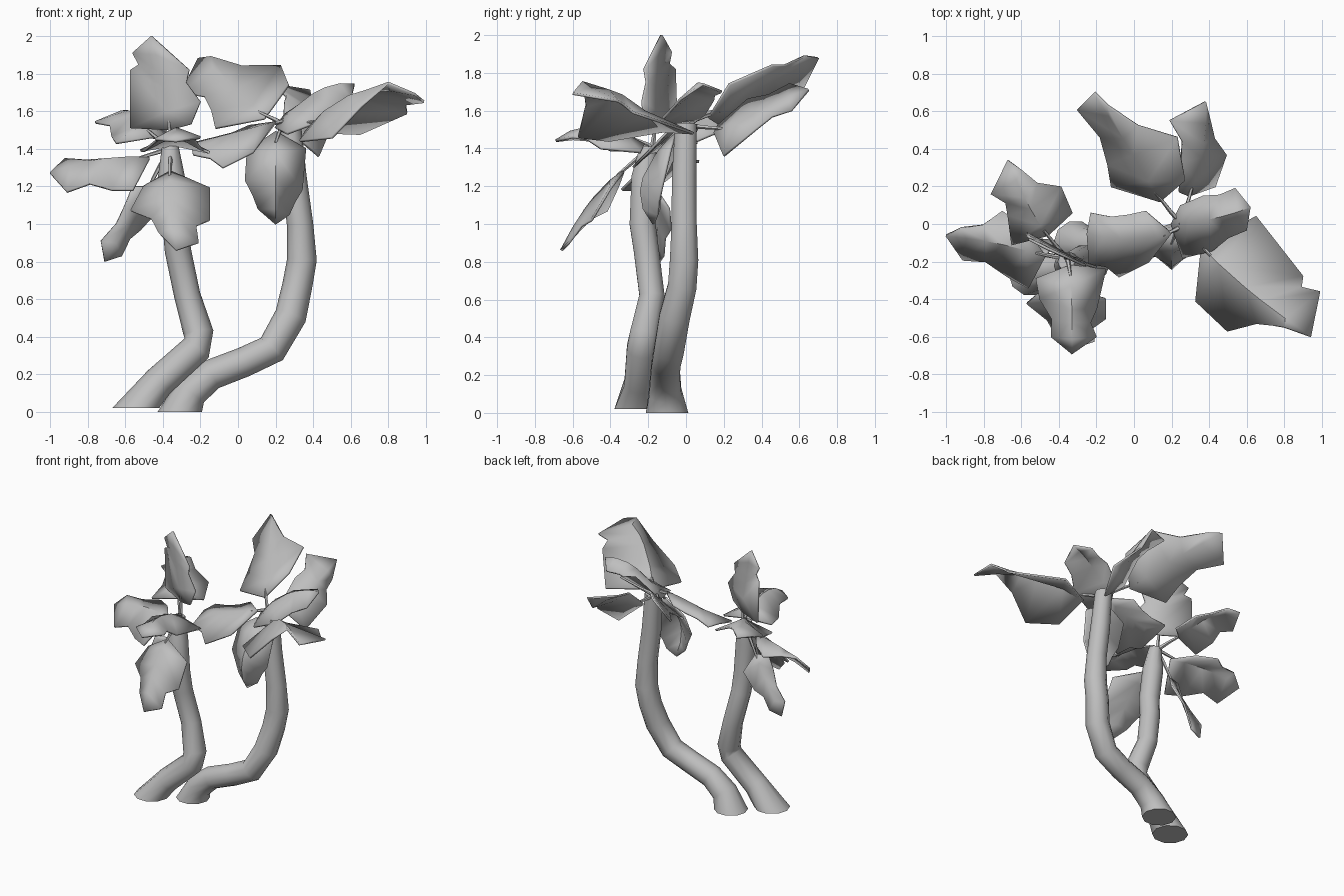
import bpy, bmesh, math
from mathutils import Vector

cube = bpy.data.objects.get("Cube")
if cube:
    bpy.data.objects.remove(cube, do_unlink=True)

# One plain grey for bark and foliage
grey = bpy.data.materials.new("plain grey")
grey.use_nodes = True
colour = (0.52, 0.52, 0.52, 1)
grey.diffuse_color = colour
grey.node_tree.nodes["Principled BSDF"].inputs["Base Color"].default_value = colour


def finish(name, bm, angle):
    """Turn the bmesh into a named, smooth shaded object."""
    bmesh.ops.recalc_face_normals(bm, faces=bm.faces)
    mesh = bpy.data.meshes.new(name)
    bm.to_mesh(mesh)
    bm.free()
    mesh.materials.append(grey)
    obj = bpy.data.objects.new(name, mesh)
    bpy.context.collection.objects.link(obj)
    bpy.ops.object.select_all(action='DESELECT')
    obj.select_set(True)
    bpy.context.view_layer.objects.active = obj
    bpy.ops.object.shade_smooth_by_angle(angle=math.radians(angle))
    return obj


def tube(name, path, radii, sides, flat_base=False):
    """Sweep a round section along a path, with closed ends."""
    bm = bmesh.new()
    points = [Vector(p) for p in path]
    up = Vector((0, 0, 1))
    rings = []
    for i, (p, r) in enumerate(zip(points, radii)):
        before, after = points[max(i - 1, 0)], points[min(i + 1, len(points) - 1)]
        tangent = up if flat_base and i == 0 else (after - before).normalized()
        turn = up.rotation_difference(tangent)
        ring = []
        for k in range(sides):
            a = math.tau * k / sides
            ring.append(bm.verts.new(p + turn @ Vector((r * math.cos(a), r * math.sin(a), 0))))
        rings.append(ring)
    for low, high in zip(rings, rings[1:]):
        for k in range(sides):
            n = (k + 1) % sides
            bm.faces.new((low[k], low[n], high[n], high[k]))
    bm.faces.new(rings[0][::-1])
    bm.faces.new(rings[-1])
    return finish(name, bm, 50)


def leaf(name, crown, rib_points, edge_a, edge_b, tear=.25):
    """Leaf folded along a curved rib, with a torn notch in each edge, plus its stem."""
    base, mid, tip = [Vector(p) for p in rib_points]

    def rib(t):
        return base * (1 - t) * (1 - 2 * t) + mid * 4 * t * (1 - t) + tip * t * (2 * t - 1)

    steps = (.2, .45, .6, .8)
    bm = bmesh.new()
    spine = [bm.verts.new(p) for p in [base] + [rib(t) for t in steps] + [tip]]
    for edge in (edge_a, edge_b):
        shoulder, middle, corner = [Vector(p) for p in edge]
        notch = middle.lerp(corner, .5).lerp(rib(.6), tear)
        outer = [bm.verts.new(p) for p in (shoulder, middle, notch, corner)]
        rim = [spine[0]] + outer + [spine[-1]]
        for i in range(len(rim) - 1):
            corners = [spine[i], spine[i + 1], rim[i + 1], rim[i]]
            bm.faces.new(list(dict.fromkeys(corners)))
    blade = finish(name, bm, 45)
    thick = blade.modifiers.new("thickness", 'SOLIDIFY')
    thick.thickness = 0.014
    thick.offset = 0
    crown = Vector(crown)
    bend = crown.lerp(base, .5) + Vector((0, 0, .015))
    tube(name + "_stem", [crown, bend, rib(.1)], [.016, .012, .008], 5)


# Trunks
tube("tall_trunk",
     [(-.31, -.1, 0), (-.25, -.11, .11), (-.14, -.11, .2), (.03, -.105, .265), (.18, -.09, .335),
      (.28, -.06, .51), (.315, -.02, .67), (.34, -.01, .81), (.33, -.01, 1), (.297, -.01, 1.25),
      (.275, 0, 1.53)],
     [.118, .09, .082, .08, .083, .085, .08, .079, .07, .068, .06], 10, True)
tube("short_trunk",
     [(-.545, -.26, .02), (-.42, -.245, .16), (-.22, -.235, .34), (-.21, -.22, .42), (-.27, -.18, .62),
      (-.32, -.21, .86), (-.33, -.23, 1), (-.355, -.22, 1.25), (-.36, -.2, 1.41)],
     [.125, .085, .082, .08, .07, .07, .072, .072, .045], 10, True)

# Leaves of the tall plant: rib, then the two edges from stem to tip
top = (.26, 0, 1.52)
leaf("tall_back_leaf", top, [(.14, .12, 1.56), (-.02, .4, 1.73), (-.21, .7, 1.88)],
     [(-.12, .2, 1.51), (-.14, .32, 1.6), (-.3, .61, 1.7)],
     [(.27, .23, 1.74), (.23, .46, 1.84), (-.14, .63, 1.89)])
leaf("tall_back_left_leaf", top, [(.29, .15, 1.48), (.36, .38, 1.6), (.38, .65, 1.71)],
     [(.24, .17, 1.52), (.25, .33, 1.66), (.19, .55, 1.74)],
     [(.43, .2, 1.36), (.49, .37, 1.5), (.4, .56, 1.6)])
leaf("tall_left_leaf", top, [(.2, 0, 1.51), (.42, .03, 1.7), (.62, .09, 1.74)],
     [(.25, .1, 1.58), (.37, .15, 1.66), (.54, .19, 1.7)],
     [(.26, -.18, 1.48), (.42, -.14, 1.54), (.6, -.03, 1.66)], .12)
leaf("tall_front_left_leaf", top, [(.36, -.12, 1.49), (.62, -.36, 1.69), (.94, -.6, 1.69)],
     [(.65, .04, 1.48), (.9, -.28, 1.59), (.99, -.36, 1.65)],
     [(.33, -.41, 1.44), (.5, -.57, 1.46), (.8, -.55, 1.75)], .2)
leaf("tall_front_leaf", top, [(.2, -.05, 1.49), (.2, -.23, 1.22), (.2, -.17, 1)],
     [(.05, -.05, 1.39), (.04, -.12, 1.23), (.11, -.14, 1.08)],
     [(.36, -.08, 1.4), (.34, -.13, 1.18), (.27, -.15, 1.05)], .04)
leaf("tall_right_leaf", top, [(.2, -.05, 1.54), (-.02, -.08, 1.48), (-.25, -.05, 1.42)],
     [(.06, .07, 1.52), (-.03, .05, 1.48), (-.23, .06, 1.43)],
     [(.08, -.2, 1.38), (-.08, -.28, 1.3), (-.24, -.21, 1.37)], .12)

# Leaves of the short plant
top = (-.36, -.18, 1.39)
leaf("short_upright_leaf", top, [(-.36, -.16, 1.5), (-.4, -.16, 1.75), (-.46, -.13, 2)],
     [(-.57, -.05, 1.51), (-.57, -.06, 1.82), (-.56, -.08, 1.91)],
     [(-.25, -.22, 1.53), (-.2, -.23, 1.65), (-.26, -.22, 1.82)])
leaf("short_back_leaf", top, [(-.46, -.06, 1.46), (-.56, .1, 1.59), (-.67, .34, 1.57)],
     [(-.33, .06, 1.44), (-.39, .2, 1.5), (-.6, .29, 1.6)],
     [(-.65, -.11, 1.43), (-.67, .05, 1.46), (-.76, .16, 1.54)])
leaf("short_right_leaf", top, [(-.47, -.17, 1.35), (-.73, -.1, 1.34), (-1, -.06, 1.27)],
     [(-.58, -.02, 1.35), (-.7, .07, 1.33), (-.92, -.02, 1.345)],
     [(-.56, -.34, 1.18), (-.67, -.28, 1.18), (-.91, -.19, 1.17)])
leaf("short_low_leaf", top, [(-.47, -.17, 1.2), (-.57, -.15, 1.03), (-.71, -.14, .8)],
     [(-.56, -.2, 1.2), (-.6, -.2, 1.1), (-.73, -.15, .91)],
     [(-.42, -.09, 1.08), (-.52, -.08, .97), (-.62, -.12, .83)])
leaf("short_front_low_leaf", top, [(-.36, -.33, 1.28), (-.36, -.5, 1.12), (-.33, -.66, .86)],
     [(-.5, -.36, 1.2), (-.57, -.42, 1.07), (-.42, -.58, .95)],
     [(-.15, -.4, 1.19), (-.15, -.5, 1.02), (-.21, -.62, .9)])
leaf("short_front_leaf", top, [(-.34, -.22, 1.42), (-.33, -.48, 1.51), (-.33, -.69, 1.44)],
     [(-.52, -.29, 1.39), (-.5, -.4, 1.39), (-.44, -.6, 1.45)],
     [(-.15, -.24, 1.38), (-.2, -.45, 1.4), (-.2, -.6, 1.46)])
